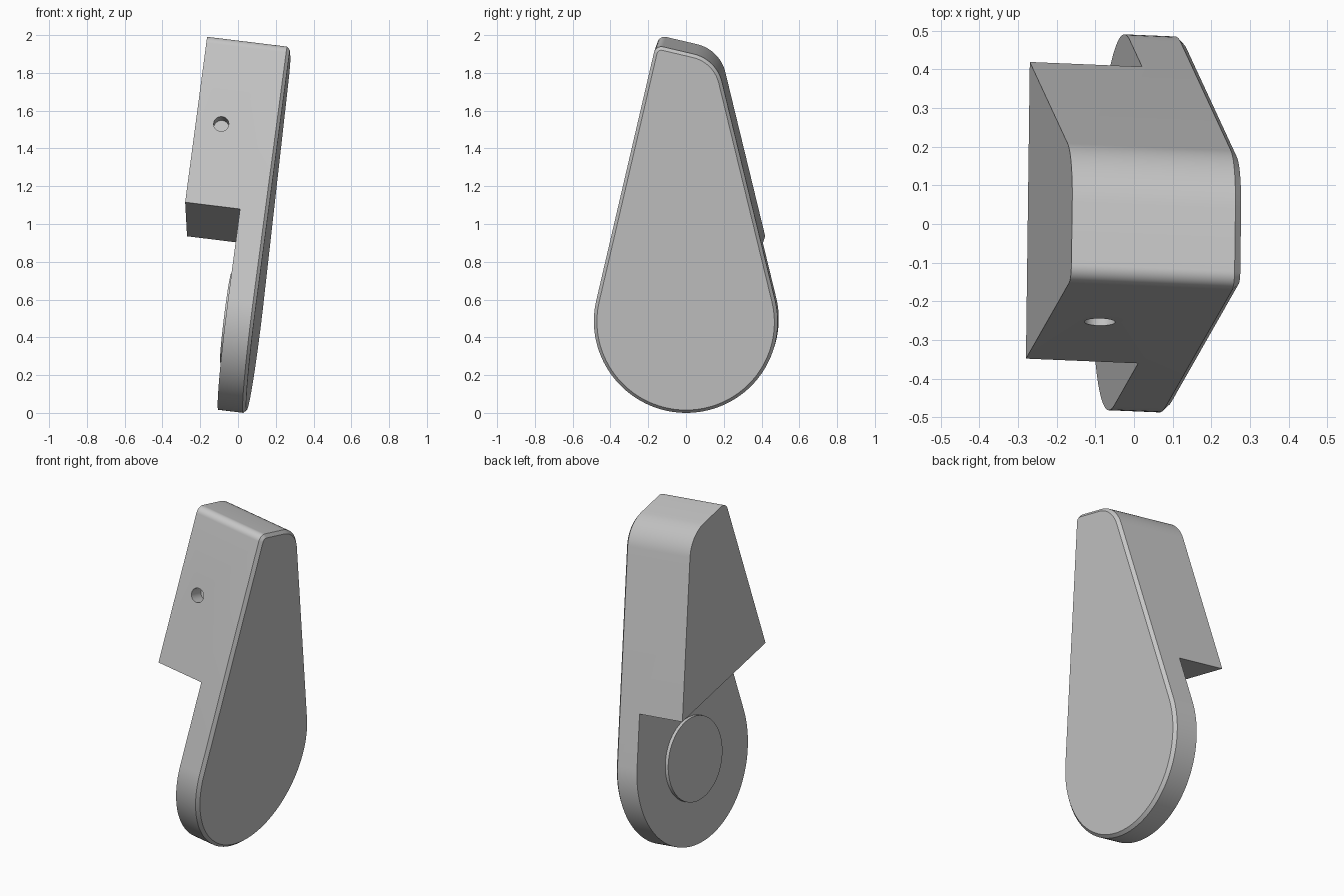
import bpy, bmesh
from math import sin, cos, pi, radians
from mathutils import Matrix, Vector

cube = bpy.data.objects.get("Cube")
if cube:
    bpy.data.objects.remove(cube, do_unlink=True)

grey = bpy.data.materials.new("light_grey")
grey.use_nodes = True
grey.diffuse_color = (0.56, 0.56, 0.56, 1)
grey.node_tree.nodes["Principled BSDF"].inputs["Base Color"].default_value = (0.56, 0.56, 0.56, 1)

TAPER = radians(13.3)            # slope of each straight side
R, TOP, STEP = 0.487, 1.40, 0.485
FRONT, PLATE_BACK, BACK = 0.045, -0.105, -0.398

# Leaning placement; local x runs through the thickness, z along the length
LEAN = (Matrix.Translation((0.059, 0, 0.487))
        @ Matrix.Rotation(radians(-2.4), 4, 'Z')
        @ Matrix.Rotation(radians(7), 4, 'Y'))
# Frame lined up with the straight front side
SIDE = Matrix.Rotation(-TAPER, 4, 'X')


def add_object(name, bm):
    bmesh.ops.recalc_face_normals(bm, faces=bm.faces)
    mesh = bpy.data.meshes.new(name)
    bm.to_mesh(mesh)
    bm.free()
    mesh.materials.append(grey)
    obj = bpy.data.objects.new(name, mesh)
    obj.matrix_world = LEAN
    bpy.context.collection.objects.link(obj)
    return obj


def arc(centre, radius, start, end, steps):
    angles = [start + (end - start) * i / steps for i in range(steps + 1)]
    return [(centre[0] + radius * cos(a), centre[1] + radius * sin(a)) for a in angles]


def cylinder(name, radius, depth, matrix):
    bm = bmesh.new()
    bmesh.ops.create_cone(bm, cap_ends=True, segments=64, radius1=radius,
                          radius2=radius, depth=depth, matrix=matrix)
    return add_object(name, bm)


def cut(obj, cutter):
    cutter.hide_render = True
    mod = obj.modifiers.new("cut", 'BOOLEAN')
    mod.operation, mod.solver, mod.object = 'DIFFERENCE', 'EXACT', cutter
    select(obj)
    bpy.ops.object.modifier_apply(modifier=mod.name)
    bpy.data.objects.remove(cutter, do_unlink=True)


def select(obj):
    bpy.ops.object.select_all(action='DESELECT')
    obj.select_set(True)
    bpy.context.view_layer.objects.active = obj


# Teardrop outline: round base, large rear fillet, small front fillet
big, small = 0.2, 0.04
s, c = sin(TAPER), cos(TAPER)
side, top = R - big, TOP - big
rear_centre = ((side * c - top * s) / cos(2 * TAPER), (top * c - side * s) / cos(2 * TAPER))
front_centre = SIDE @ Vector((0, small - R, TOP - small))
outline = arc((0, 0), R, pi - TAPER, 2 * pi + TAPER, 80)
outline += arc(rear_centre, big, TAPER, pi / 2 - TAPER, 16)
outline += arc(front_centre.yz, small, pi / 2 - TAPER, pi - TAPER, 10)

# Body: thick extrusion with a chamfered outer face
bm = bmesh.new()
face = bm.faces.new([bm.verts.new((BACK, y, z)) for y, z in outline])
new = bmesh.ops.extrude_face_region(bm, geom=[face])["geom"]
bmesh.ops.translate(bm, verts=[v for v in new if isinstance(v, bmesh.types.BMVert)],
                    vec=(FRONT - BACK, 0, 0))
if not face.is_valid or not any(f.calc_center_median().x < BACK + 0.001 for f in bm.faces):
    bm.faces.new([v for v in bm.verts if v.co.x < BACK + 0.001])
rim = [e for e in bm.edges if all(v.co.x > FRONT - 0.001 for v in e.verts)]
bmesh.ops.recalc_face_normals(bm, faces=bm.faces)
bmesh.ops.bevel(bm, geom=rim, offset=0.017, segments=1, affect='EDGES')
body = add_object("body", bm)

# Step that thins the lower part to a plate
bm = bmesh.new()
bmesh.ops.create_cube(bm, size=1, matrix=SIDE
                      @ Matrix.Translation((PLATE_BACK - 0.5, 0, STEP - 1))
                      @ Matrix.Diagonal((1, 3, 2, 1)))
cut(body, add_object("step_cutter", bm))

# Blind hole in the front side
hole_depth = 0.09
cut(body, cylinder("hole_cutter", 0.04, 2 * hole_depth,
                   SIDE @ Matrix.Translation((-0.263, -R, 0.931))
                   @ Matrix.Rotation(pi / 2, 4, 'X')))

# Low round boss on the back of the plate
boss = cylinder("round_boss", 0.238, 0.04,
                Matrix.Translation((PLATE_BACK, 0, 0)) @ Matrix.Rotation(pi / 2, 4, 'Y'))

for obj in (body, boss):
    select(obj)
    bpy.ops.object.shade_smooth_by_angle(angle=radians(25))
